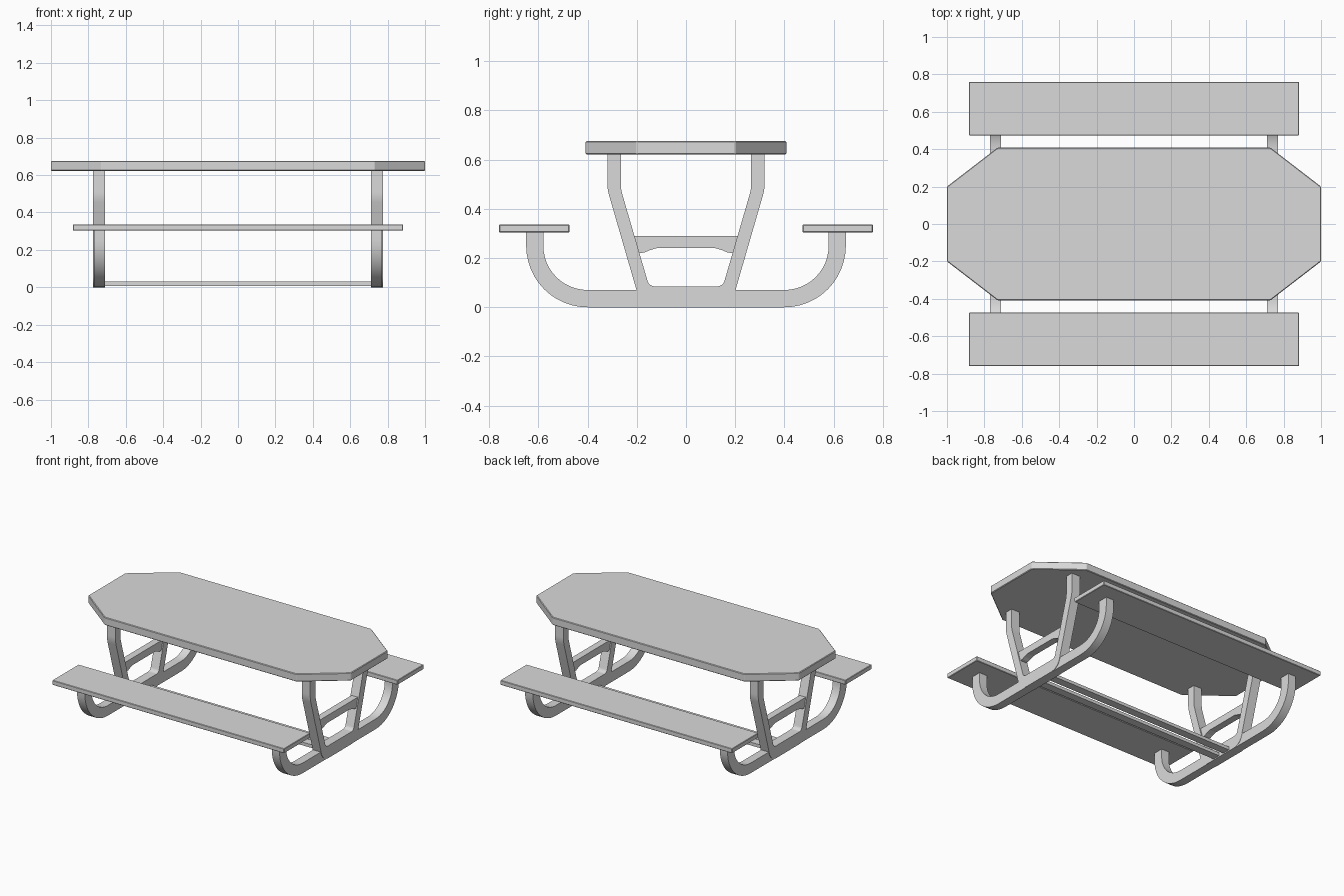
import bpy, bmesh
from math import tan
from mathutils import Vector

cube = bpy.data.objects.get("Cube")
if cube:
    bpy.data.objects.remove(cube, do_unlink=True)

grey = bpy.data.materials.new("light_grey")
grey.use_nodes = True
colour = (0.7, 0.7, 0.7, 1)
grey.diffuse_color = colour
grey.node_tree.nodes["Principled BSDF"].inputs["Base Color"].default_value = colour


def finish(name, bm, bevel=0.0, smooth=False):
    bmesh.ops.recalc_face_normals(bm, faces=bm.faces)
    mesh = bpy.data.meshes.new(name)
    bm.to_mesh(mesh)
    bm.free()
    mesh.materials.append(grey)
    obj = bpy.data.objects.new(name, mesh)
    bpy.context.collection.objects.link(obj)
    if bevel:
        mod = obj.modifiers.new("edge", "BEVEL")
        mod.width, mod.segments = bevel, 1
    if smooth:
        bpy.ops.object.select_all(action="DESELECT")
        obj.select_set(True)
        bpy.context.view_layer.objects.active = obj
        bpy.ops.object.shade_smooth_by_angle(angle=0.5)


def extrude(bm, faces, offset):
    geom = bmesh.ops.extrude_face_region(bm, geom=faces, use_keep_orig=True)["geom"]
    verts = [v for v in geom if isinstance(v, bmesh.types.BMVert)]
    bmesh.ops.translate(bm, verts=verts, vec=offset)


def slab(name, outline, offset, bevel=0.0):
    """Flat polygon pushed along an offset."""
    bm = bmesh.new()
    face = bm.faces.new([bm.verts.new(p) for p in outline])
    extrude(bm, [face], offset)
    finish(name, bm, bevel)


def box(name, x, y0, y1, z0, z1, bevel=0.0):
    outline = [(-x, y0, z0), (x, y0, z0), (x, y1, z0), (-x, y1, z0)]
    slab(name, outline, (0, 0, z1 - z0), bevel)


def rounded(points, radii, steps=12):
    """Half path in (y, z) with rounded corners, mirrored into a full path."""
    pts = [Vector(p) for p in points]
    path = [pts[0]]
    for a, b, c, r in zip(pts, pts[1:], pts[2:], radii):
        u, v = (a - b).normalized(), (c - b).normalized()
        reach = r * tan(u.angle(-v) / 2)
        centre = b + (u + v).normalized() * (r * r + reach * reach) ** 0.5
        start = (b + u * reach - centre).normalized()
        end = (b + v * reach - centre).normalized()
        for i in range(steps + 1):
            path.append(centre + start.slerp(end, i / steps).normalized() * r)
    path.append(pts[-1])
    return [Vector((-p.x, p.y)) for p in path[:0:-1]] + path


def bent_bar(name, outer, inner, x0, x1):
    """Bar of rectangular section between two bent paths."""
    bm = bmesh.new()
    rows = [[bm.verts.new((x0, p.x, p.y)) for p in path] for path in (outer, inner)]
    faces = [bm.faces.new((rows[0][i], rows[0][i + 1], rows[1][i + 1], rows[1][i]))
             for i in range(len(outer) - 1)]
    extrude(bm, faces, (x1 - x0, 0, 0))
    finish(name, bm, smooth=True)


# Octagonal table top
quarter = [(1, 0.2), (0.73, 0.408)]
corners = (quarter + [(-x, y) for x, y in quarter[::-1]]
           + [(-x, -y) for x, y in quarter] + [(x, -y) for x, y in quarter[::-1]])
slab("table_top", [(x, y, 0.622) for x, y in corners], (0, 0, 0.054), 0.004)

# Benches
box("front_bench", 0.883, -0.76, -0.474, 0.304, 0.336, 0.003)
box("back_bench", 0.883, 0.474, 0.76, 0.304, 0.336, 0.003)

# Paths for the bent end frames
skid_outer = rounded([(0, 0), (0.65, 0), (0.65, 0.306)], [0.25])
skid_inner = rounded([(0, 0.07), (0.58, 0.07), (0.58, 0.306)], [0.18])
leg_outer = rounded([(0, 0), (0.181, 0), (0.32, 0.48), (0.32, 0.624)], [0.08, 0.2])
leg_inner = rounded([(0, 0.085), (0.15, 0.085), (0.265, 0.48), (0.265, 0.624)], [0.03, 0.15])

# Crossbar with flared lower ends
lower = [(0.12, 0.24), (0.15, 0.231), (0.17, 0.222), (0.2, 0.22), (0.215, 0.29)]
bar = lower + [(-y, z) for y, z in lower[::-1]]

for side, s in (("left", 1), ("right", -1)):
    bent_bar(side + "_seat_support", skid_outer, skid_inner, s * 0.712, s * 0.771)
    bent_bar(side + "_table_legs", leg_outer, leg_inner, s * 0.71, s * 0.774)
    slab(side + "_crossbar", [(s * 0.718, y, z) for y, z in bar], (s * 0.048, 0, 0))

# Long floor stretchers joining the frames
box("front_stretcher", 0.715, -0.075, -0.02, 0.008, 0.03)
box("back_stretcher", 0.715, 0.02, 0.075, 0.008, 0.03)
